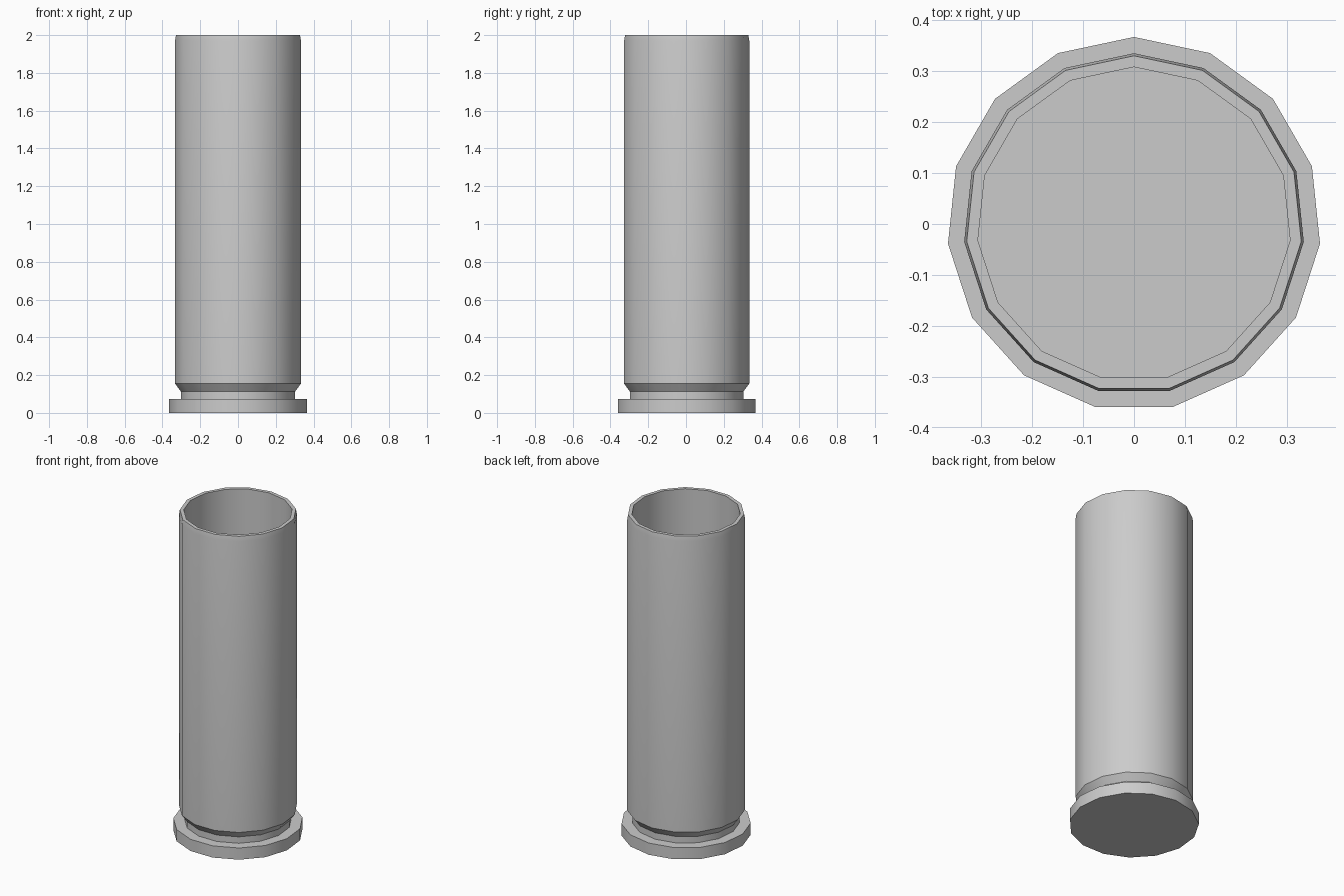
import bpy, bmesh, math

if "Cube" in bpy.data.objects:
    bpy.data.objects.remove(bpy.data.objects["Cube"])

SIDES = 15

# Half profile (radius, z) from the base edge, up the outside, over the lip, down to the inner floor
profile = [
    (0.367, 0.0), (0.367, 0.073),      # base rim
    (0.304, 0.073), (0.304, 0.113),    # groove
    (0.335, 0.155), (0.335, 1.97),     # outer wall
    (0.330, 2.0), (0.308, 2.0),        # chamfered lip
    (0.308, 0.155),                    # inner wall
]


def lathe(name, points, sides):
    bm = bmesh.new()
    rings = []
    for r, z in points:
        # first corner points to the back (+y)
        angles = [math.pi / 2 + 2 * math.pi * i / sides for i in range(sides)]
        rings.append([bm.verts.new((r * math.cos(a), r * math.sin(a), z)) for a in angles])
    for low, high in zip(rings, rings[1:]):
        for i in range(sides):
            j = (i + 1) % sides
            bm.faces.new((low[i], low[j], high[j], high[i]))
    bm.faces.new(rings[0][::-1])   # underside
    bm.faces.new(rings[-1])        # inner floor
    mesh = bpy.data.meshes.new(name)
    bm.to_mesh(mesh)
    bm.free()
    obj = bpy.data.objects.new(name, mesh)
    bpy.context.collection.objects.link(obj)
    return obj


casing = lathe("hollow_casing", profile, SIDES)
bpy.context.view_layer.objects.active = casing
casing.select_set(True)
bpy.ops.object.shade_smooth_by_angle(angle=math.radians(30))
